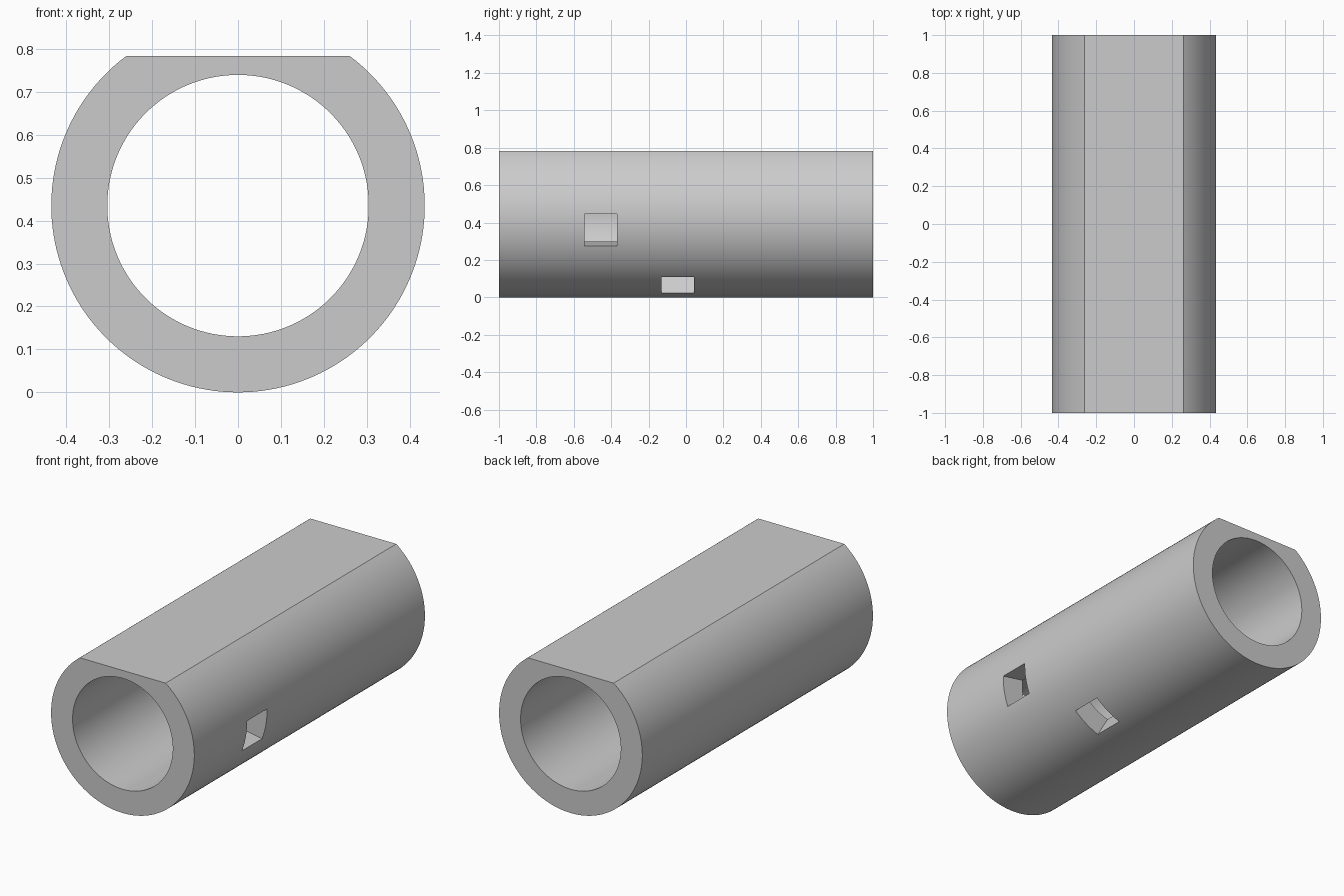
import bpy, bmesh
from math import sin, cos, asin, pi, radians
from mathutils import Matrix, Vector

cube = bpy.data.objects.get("Cube")
if cube:
    bpy.data.objects.remove(cube, do_unlink=True)

U = 2 / 46                       # design unit: the tube is 46 units long
OUTER, INNER, FLAT = 10 * U, 7 * U, 8 * U
HALF_LENGTH = 23 * U

grey = bpy.data.materials.new("plain grey")
grey.use_nodes = True
colour = (0.6, 0.6, 0.6, 1)
grey.diffuse_color = colour
grey.node_tree.nodes["Principled BSDF"].inputs["Base Color"].default_value = colour


def make_object(name, bm):
    bmesh.ops.recalc_face_normals(bm, faces=bm.faces)
    mesh = bpy.data.meshes.new(name)
    bm.to_mesh(mesh)
    bm.free()
    mesh.materials.append(grey)
    obj = bpy.data.objects.new(name, mesh)
    bpy.context.collection.objects.link(obj)
    return obj


# Tube with a flattened top: four matching loops joined into a closed ring
corner = asin(FLAT / OUTER)
arc_steps, flat_steps = 120, 40
angles = [pi - corner + (pi + 2 * corner) * i / arc_steps for i in range(arc_steps)]
angles += [corner + (pi - 2 * corner) * i / flat_steps for i in range(flat_steps)]

bm = bmesh.new()


def loop(y, inner):
    verts = []
    for a in angles:
        r = INNER if inner else OUTER
        if not inner and sin(a) * OUTER > FLAT:
            r = FLAT / sin(a)
        verts.append(bm.verts.new((r * cos(a), y, OUTER + r * sin(a))))
    return verts


loops = [loop(-HALF_LENGTH, False), loop(HALF_LENGTH, False),
         loop(HALF_LENGTH, True), loop(-HALF_LENGTH, True)]
n = len(angles)
for k in range(4):
    a, b = loops[k], loops[(k + 1) % 4]
    for i in range(n):
        j = (i + 1) % n
        bm.faces.new((a[i], a[j], b[j], b[i]))
tube = make_object("flat_topped_tube", bm)


# Square windows cut radially through one wall
def cut_window(name, y, degrees):
    size, depth = 4 * U, 8 * U
    bm = bmesh.new()
    bmesh.ops.create_cube(bm, size=1)
    bmesh.ops.scale(bm, vec=(depth, size, size), verts=bm.verts)
    bmesh.ops.translate(bm, vec=(9 * U, 0, 0), verts=bm.verts)
    bmesh.ops.transform(bm, verts=bm.verts,
                        matrix=Matrix.Translation(Vector((0, y, OUTER)))
                        @ Matrix.Rotation(-radians(degrees), 4, 'Y'))
    cutter = make_object(name, bm)
    cutter.hide_render = True
    mod = tube.modifiers.new(name, 'BOOLEAN')
    mod.operation = 'DIFFERENCE'
    mod.solver = 'EXACT'
    mod.object = cutter
    bpy.ops.object.select_all(action='DESELECT')
    bpy.context.view_layer.objects.active = tube
    tube.select_set(True)
    bpy.ops.object.modifier_apply(modifier=name)
    bpy.data.objects.remove(cutter, do_unlink=True)


cut_window("side_window", -10.5 * U, -10)
cut_window("lower_window", -U, -60)

# Smooth round walls, crisp rims
bpy.ops.object.shade_smooth_by_angle(angle=radians(25))
